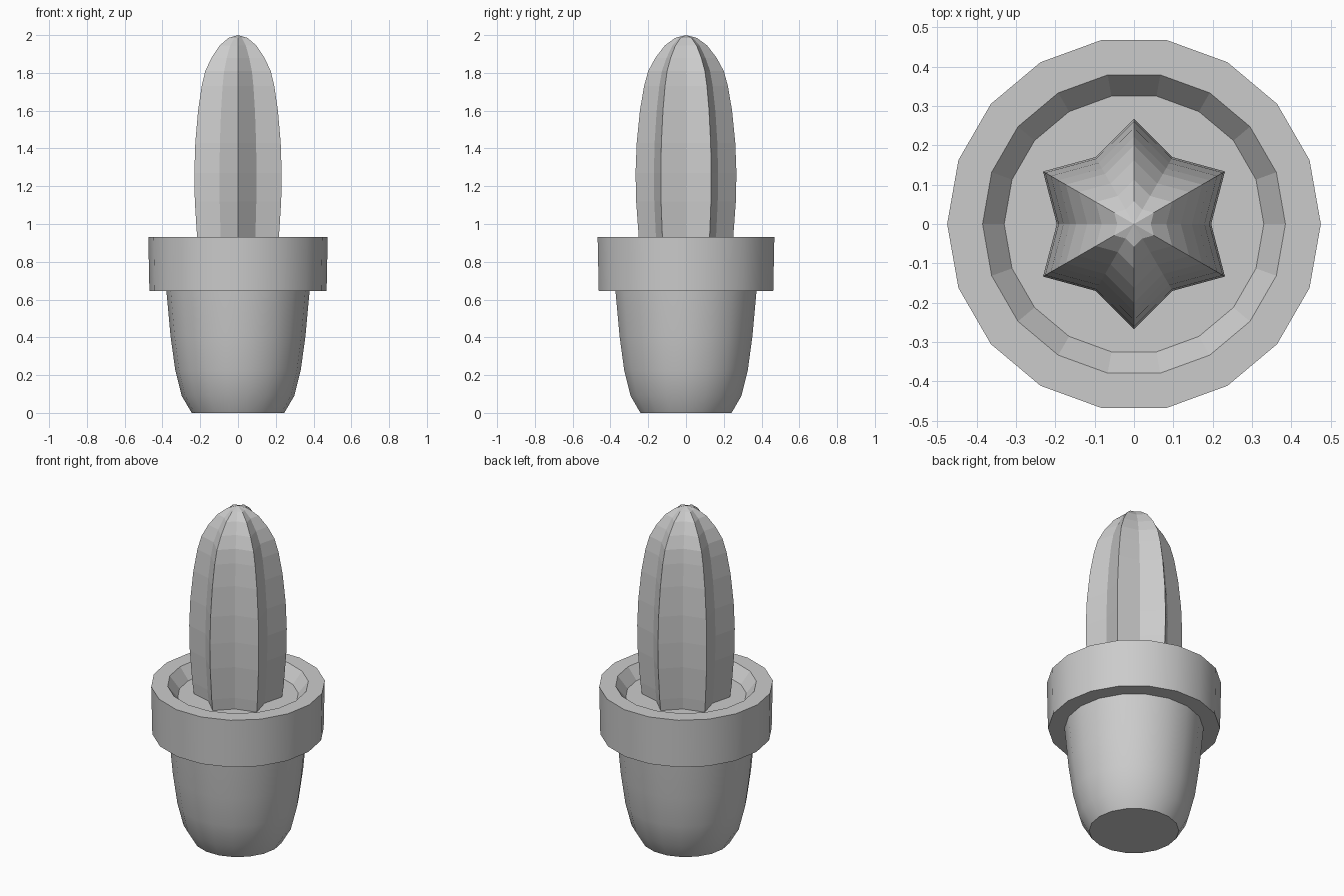
import bpy, bmesh, math

if "Cube" in bpy.data.objects:
    bpy.data.objects.remove(bpy.data.objects["Cube"])


def lathe(name, profile, sides, radius_factor=lambda i: 1.0, offset=0.0):
    """Revolve (radius, z) points; zero radius closes to a single pole."""
    bm = bmesh.new()
    rings = []
    for r, z in profile:
        if r == 0:
            rings.append([bm.verts.new((0, 0, z))] * sides)
            continue
        ring = []
        for i in range(sides):
            a = offset + 2 * math.pi * i / sides
            k = r * radius_factor(i)
            ring.append(bm.verts.new((k * math.cos(a), k * math.sin(a), z)))
        rings.append(ring)
    for low, high in zip(rings, rings[1:]):
        for i in range(sides):
            j = (i + 1) % sides
            corners = list(dict.fromkeys((low[i], low[j], high[j], high[i])))
            bm.faces.new(corners)
    # Cap open lower end
    if profile[0][0] > 0:
        bm.faces.new(list(reversed(rings[0])))
    # Cap open upper end
    if profile[-1][0] > 0:
        bm.faces.new(rings[-1])
    bmesh.ops.recalc_face_normals(bm, faces=bm.faces)
    mesh = bpy.data.meshes.new(name)
    bm.to_mesh(mesh)
    bm.free()
    obj = bpy.data.objects.new(name, mesh)
    bpy.context.collection.objects.link(obj)
    return obj


# Pot: curved body, wide rim, sloped inner wall, flat soil as the last cap
pot = lathe("pot", [
    (0.245, 0.0), (0.298, 0.09), (0.332, 0.225), (0.357, 0.405), (0.379, 0.645),
    (0.469, 0.645), (0.475, 0.93), (0.385, 0.93), (0.33, 0.86),
], 18)

# Smooth the round outside, keep rim, base and inner wall crisp
bpy.context.view_layer.objects.active = pot
pot.select_set(True)
bpy.ops.object.shade_smooth_by_angle(angle=math.radians(30))
for face in pot.data.polygons:
    centre = face.center
    if face.normal.x * centre.x + face.normal.y * centre.y < -1e-4:
        face.use_smooth = False
pot.select_set(False)

# Cactus: six-ribbed star section, flat shaded
lathe("cactus", [
    (0.24, 0.85), (0.25, 0.93), (0.264, 1.12), (0.267, 1.27), (0.261, 1.43),
    (0.244, 1.60), (0.222, 1.73), (0.200, 1.81), (0.162, 1.88),
    (0.112, 1.945), (0.058, 1.985), (0.0, 2.0),
], 12, lambda i: 1.0 if i % 2 == 0 else 0.735, math.radians(30))
